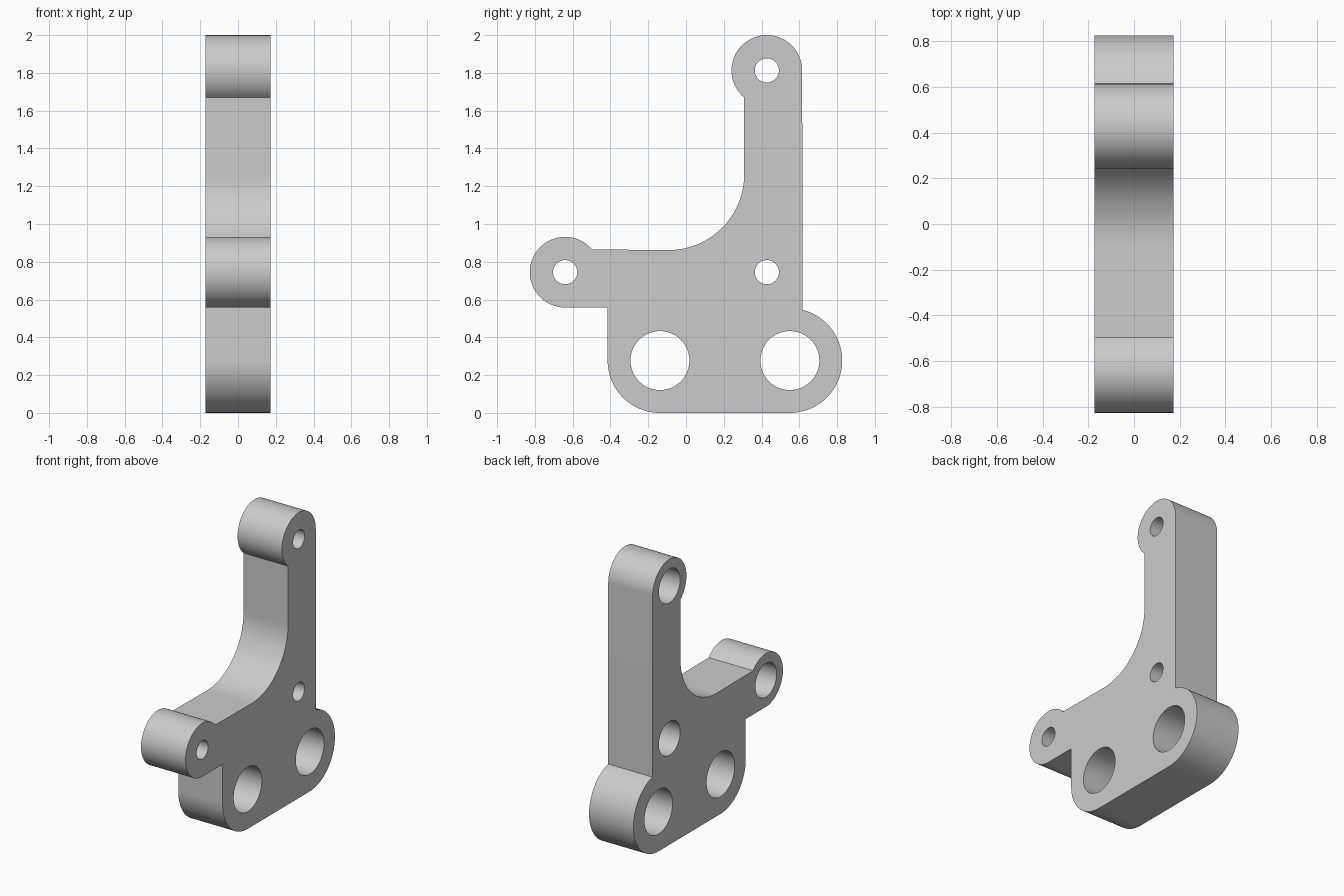
import bpy
import bmesh
from math import radians, cos, sin, pi

default = bpy.data.objects.get("Cube")
if default:
    bpy.data.objects.remove(default, do_unlink=True)

HALF = 0.172          # half thickness of the plate
FILLET = 0.4
BOSS = 0.187          # radius of the rounded arm ends
FOOT = 0.277          # radius of the rounded base corners
TOP, ARM, MID = (0.428, 1.813), (-0.64, 0.745), (0.428, 0.745)
BASE_FRONT, BASE_BACK = (-0.138, FOOT), (0.55, FOOT)

grey = bpy.data.materials.new("plain grey")
grey.use_nodes = True
grey.diffuse_color = (0.6, 0.6, 0.6, 1)
grey.node_tree.nodes["Principled BSDF"].inputs["Base Color"].default_value = (0.6, 0.6, 0.6, 1)


def arc(centre, radius, start, end, steps=32):
    """Points on an arc in the (y, z) plane, angles in degrees."""
    angles = [radians(start + (end - start) * i / steps) for i in range(steps + 1)]
    return [(centre[0] + radius * cos(a), centre[1] + radius * sin(a)) for a in angles]


def prism(name, outline, x0, x1):
    """Extrude a (y, z) outline along x."""
    bm = bmesh.new()
    face = bm.faces.new([bm.verts.new((x0, y, z)) for y, z in outline])
    moved = bmesh.ops.extrude_face_region(bm, geom=[face])["geom"]
    bmesh.ops.translate(bm, vec=(x1 - x0, 0, 0),
                        verts=[v for v in moved if isinstance(v, bmesh.types.BMVert)])
    bmesh.ops.recalc_face_normals(bm, faces=bm.faces)
    mesh = bpy.data.meshes.new(name)
    bm.to_mesh(mesh)
    bm.free()
    mesh.materials.append(grey)
    obj = bpy.data.objects.new(name, mesh)
    bpy.context.collection.objects.link(obj)
    return obj


# Bracket outline, counter-clockwise from the base
outline = arc(BASE_BACK, FOOT, -90, 76)
outline += arc(TOP, BOSS, 0, 230, 48)
outline += arc((-0.092, 1.262), FILLET, 0, -90)
outline += arc(ARM, BOSS, 40, 270, 48)
outline += [(BASE_FRONT[0] - FOOT, ARM[1] - BOSS)]
outline += arc(BASE_FRONT, FOOT, 180, 270)
bracket = prism("bracket_plate", outline, -HALF, HALF)


def drill(centre, radius, x0, x1):
    """Cut a round hole through part or all of the plate."""
    circle = arc(centre, radius, 0, 360, 64)[:-1]
    cutter = prism("hole_cutter", circle, x0, x1)
    cutter.hide_render = True
    mod = bracket.modifiers.new("hole", 'BOOLEAN')
    mod.operation = 'DIFFERENCE'
    mod.solver = 'EXACT'
    mod.object = cutter
    bpy.ops.object.modifier_apply(modifier=mod.name)
    bpy.data.objects.remove(cutter, do_unlink=True)


bpy.ops.object.select_all(action='DESELECT')
bracket.select_set(True)
bpy.context.view_layer.objects.active = bracket

# Large through holes in the base
for spot in (BASE_FRONT, BASE_BACK):
    drill(spot, 0.156, -1, 1)

# Bolt holes, counterbored from the right side
for spot in (TOP, ARM, MID):
    drill(spot, 0.064, -1, 1)
    drill(spot, 0.118, -1, 0.05)

bpy.ops.object.shade_smooth_by_angle(angle=radians(25))
